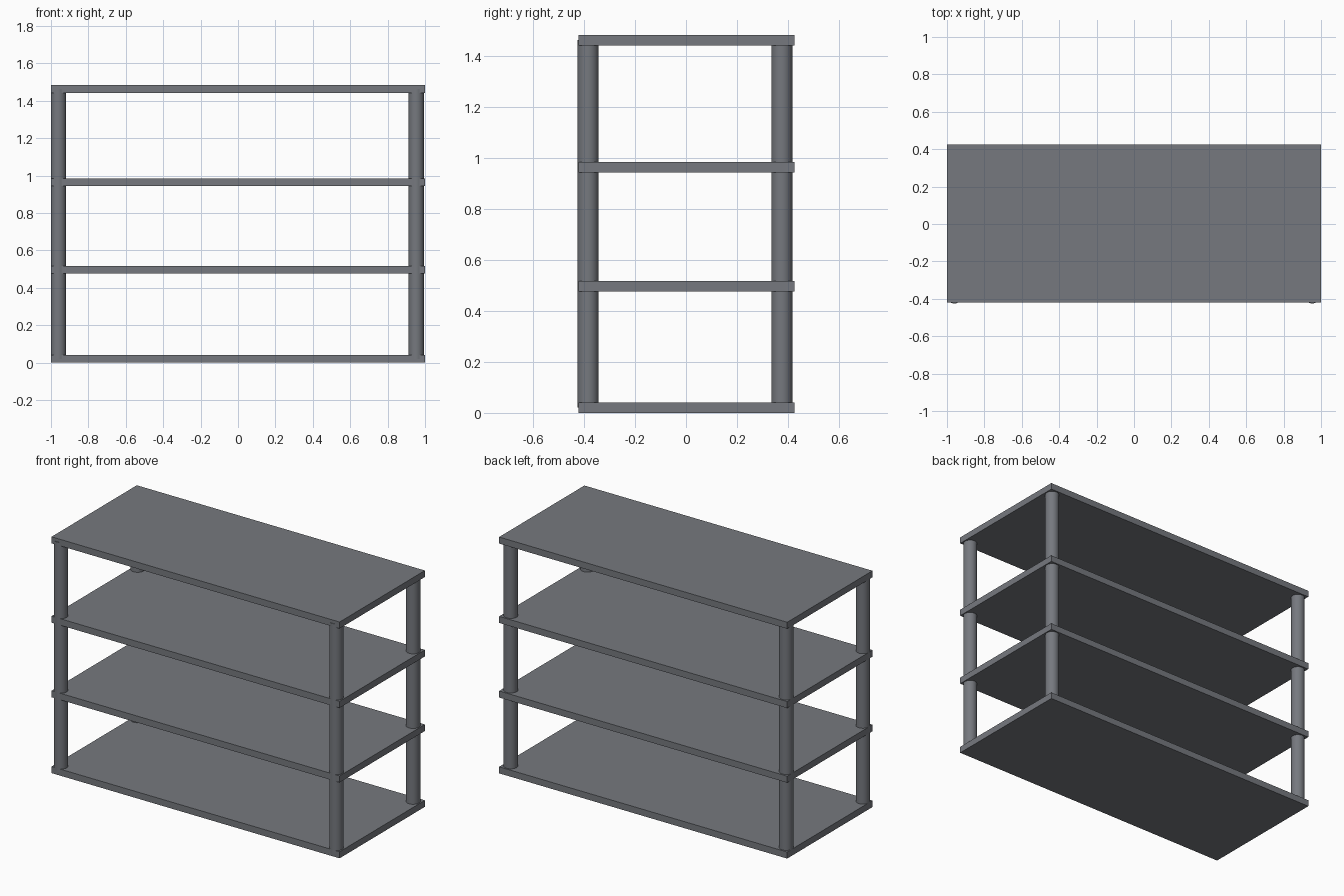
import bpy
import math

cube = bpy.data.objects.get("Cube")
if cube:
    bpy.data.objects.remove(cube, do_unlink=True)

grey = bpy.data.materials.new("slate_grey")
grey.use_nodes = True
colour = (0.18, 0.19, 0.21, 1.0)
grey.diffuse_color = colour
grey.node_tree.nodes["Principled BSDF"].inputs["Base Color"].default_value = colour

THICK = 0.041
RADIUS = 0.041
HEIGHT = 1.483


def shelf(name, bottom):
    bpy.ops.mesh.primitive_cube_add(size=1, location=(0, 0.002, bottom + THICK / 2))
    board = bpy.context.object
    board.name = name
    board.scale = (2.0, 0.846, THICK)
    bpy.ops.object.transform_apply(location=False, rotation=False, scale=True)
    board.data.materials.append(grey)


def post(name, x, y):
    # Posts run through the shelves, ending just inside the outer boards
    bpy.ops.mesh.primitive_cylinder_add(vertices=48, radius=RADIUS, depth=HEIGHT - THICK,
                                        location=(x, y, HEIGHT / 2))
    leg = bpy.context.object
    leg.name = name
    leg.data.materials.append(grey)
    bpy.ops.object.shade_smooth_by_angle(angle=math.radians(30))


# Four shelves
for name, bottom in (("bottom_shelf", 0), ("lower_shelf", 0.476),
                     ("upper_shelf", 0.944), ("top_shelf", HEIGHT - THICK)):
    shelf(name, bottom)

# Four round corner posts, the front pair just proud of the shelf edges
for side, x in (("left", 0.953), ("right", -0.96)):
    for end, y in (("front", -0.384), ("back", 0.376)):
        post(f"{end}_{side}_post", x, y)
